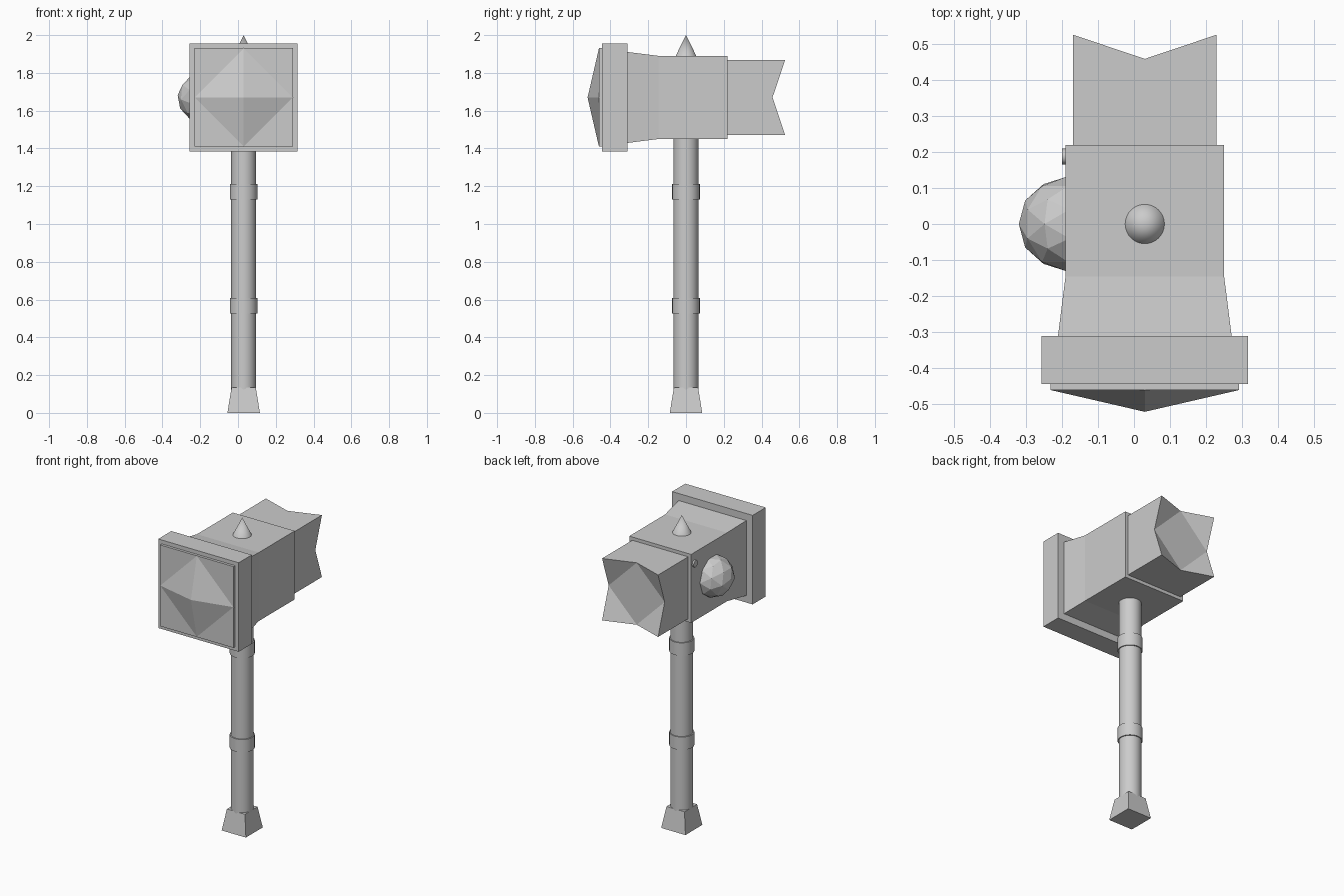
import bpy, bmesh, math
from mathutils import Matrix, Vector

if "Cube" in bpy.data.objects:
    bpy.data.objects.remove(bpy.data.objects["Cube"], do_unlink=True)

CX, HEAD_Z = 0.03, 1.67          # handle axis and head centre height

GREY = (0.6, 0.6, 0.6, 1.0)
stone = bpy.data.materials.new("plain grey")
stone.use_nodes = True
stone.diffuse_color = GREY
stone.node_tree.nodes["Principled BSDF"].inputs["Base Color"].default_value = GREY


def finish(name, bm, smooth=False):
    bmesh.ops.recalc_face_normals(bm, faces=bm.faces)
    mesh = bpy.data.meshes.new(name)
    bm.to_mesh(mesh)
    bm.free()
    mesh.materials.append(stone)
    obj = bpy.data.objects.new(name, mesh)
    bpy.context.collection.objects.link(obj)
    if smooth:
        bpy.ops.object.select_all(action='DESELECT')
        obj.select_set(True)
        bpy.context.view_layer.objects.active = obj
        bpy.ops.object.shade_smooth_by_angle(angle=math.radians(35))
    return obj


def square_ring(bm, y, half):
    return [bm.verts.new((CX + sx * half, y, HEAD_Z + sz * half))
            for sx, sz in ((-1, -1), (1, -1), (1, 1), (-1, 1))]


def bridge(bm, a, b):
    for i in range(len(a)):
        j = (i + 1) % len(a)
        bm.faces.new((a[i], a[j], b[j], b[i]))


def square_loft(name, profile):
    """Square sections along y, given as (y, half width)."""
    bm = bmesh.new()
    rings = [square_ring(bm, y, half) for y, half in profile]
    for a, b in zip(rings, rings[1:]):
        bridge(bm, a, b)
    bm.faces.new(rings[0])
    bm.faces.new(rings[-1])
    return finish(name, bm)


def round_part(name, z0, z1, r0, r1, sides=32, turn=0.0, smooth=True):
    bm = bmesh.new()
    place = Matrix.Translation((CX, 0, (z0 + z1) / 2)) @ Matrix.Rotation(turn, 4, 'Z')
    bmesh.ops.create_cone(bm, cap_ends=True, segments=sides, radius1=r0,
                          radius2=r1, depth=z1 - z0, matrix=place)
    return finish(name, bm, smooth)


# Handle, grip rings, square pommel and top spike
round_part("handle", 0.1, 1.5, 0.066, 0.066)
for name, z in (("lower_grip_ring", 0.525), ("upper_grip_ring", 1.13)):
    round_part(name, z, z + 0.083, 0.073, 0.073)
round_part("pommel", 0, 0.135, 0.086 * math.sqrt(2), 0.064 * math.sqrt(2),
           sides=4, turn=math.pi / 4, smooth=False)
round_part("top_spike", 1.885, 2.0, 0.057, 0)

# Head body, striking plate and its raised facing
square_loft("head_body", [(-0.32, 0.242), (-0.145, 0.22), (0.219, 0.22)])
square_loft("striking_plate", [(-0.444, 0.286), (-0.311, 0.286)])
square_loft("plate_facing", [(-0.461, 0.261), (-0.44, 0.261)])

# Diamond-based pyramid on the striking face
bm = bmesh.new()
base = [bm.verts.new((CX + dx * 0.264, -0.46, HEAD_Z + dz * 0.264))
        for dx, dz in ((1, 0), (0, 1), (-1, 0), (0, -1))]
tip = bm.verts.new((CX, -0.521, HEAD_Z))
for i in range(4):
    bm.faces.new((base[i], base[(i + 1) % 4], tip))
bm.faces.new(base)
finish("face_pyramid", bm)

# Rear block: sunken diamond end with four raised corners
bm = bmesh.new()
front = square_ring(bm, 0.21, 0.199)
corners = square_ring(bm, 0.525, 0.199)
mids = []
for i in range(4):
    p = (corners[i].co + corners[(i + 1) % 4].co) / 2
    mids.append(bm.verts.new((p.x, 0.458, p.z)))
for i in range(4):
    j = (i + 1) % 4
    bm.faces.new((front[i], front[j], corners[j], mids[i], corners[i]))
    bm.faces.new((corners[i], mids[i], mids[i - 1]))
bm.faces.new(mids)
bm.faces.new(front)
finish("rear_block", bm)

# Faceted gem set in the right side
bm = bmesh.new()
half_edge = math.atan(2) / 2
bmesh.ops.create_icosphere(
    bm, subdivisions=2, radius=0.13,
    matrix=Matrix.Translation((-0.19, 0, HEAD_Z)) @ Matrix.Rotation(half_edge, 4, 'Y'))
finish("side_gem", bm)

# Small stud near the rear upper corner of the right side
bm = bmesh.new()
bmesh.ops.create_cone(
    bm, cap_ends=True, segments=12, radius1=0.022, radius2=0.022, depth=0.02,
    matrix=Matrix.Translation(Vector((-0.19, 0.187, 1.82))) @ Matrix.Rotation(math.pi / 2, 4, 'Y'))
finish("side_stud", bm, True)
